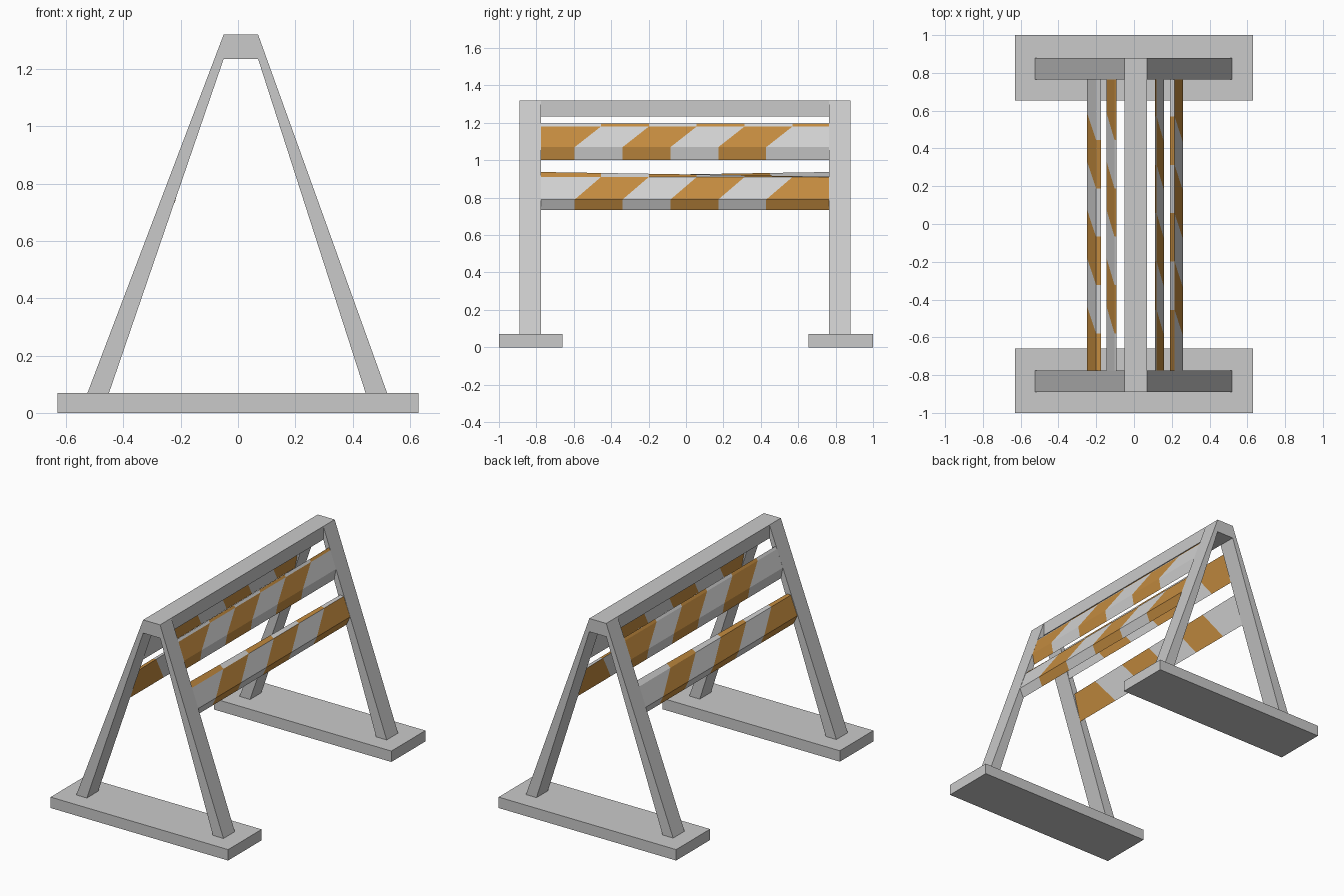
import bpy
import bmesh

cube = bpy.data.objects.get("Cube")
if cube:
    bpy.data.objects.remove(cube, do_unlink=True)


def material(name, rgb):
    mat = bpy.data.materials.new(name)
    mat.use_nodes = True
    color = (*rgb, 1)
    mat.diffuse_color = color
    mat.node_tree.nodes["Principled BSDF"].inputs["Base Color"].default_value = color
    return mat


frame_grey = material("frame grey", (0.59, 0.59, 0.59))
stripe_grey = material("stripe light grey", (0.64, 0.64, 0.64))
stripe_orange = material("stripe orange", (0.55, 0.26, 0.05))


def finish(name, bm, mats):
    bmesh.ops.recalc_face_normals(bm, faces=bm.faces)
    mesh = bpy.data.meshes.new(name)
    bm.to_mesh(mesh)
    bm.free()
    for mat in mats:
        mesh.materials.append(mat)
    obj = bpy.data.objects.new(name, mesh)
    bpy.context.collection.objects.link(obj)
    return obj


def extrude_profile(name, profile, y0, y1):
    """Extrude an x-z outline from y0 to y1."""
    bm = bmesh.new()
    face = bm.faces.new([bm.verts.new((x, y0, z)) for x, z in profile])
    geom = bmesh.ops.extrude_face_region(bm, geom=[face])["geom"]
    moved = [v for v in geom if isinstance(v, bmesh.types.BMVert)]
    bmesh.ops.translate(bm, verts=moved, vec=(0, y1 - y0, 0))
    return finish(name, bm, [frame_grey])


def rectangle(x0, x1, z0, z1):
    return [(x0, z0), (x1, z0), (x1, z1), (x0, z1)]


FOOT_TOP, BEAM_LOW, TOP = 0.07, 1.235, 1.32
BEAM_L, BEAM_R = -0.05, 0.07
Y_FRONT, Y_BACK = -0.775, 0.765

# Feet and A-shaped end frames
a_shape = [(-0.525, FOOT_TOP), (BEAM_L, TOP), (BEAM_R, TOP), (0.52, FOOT_TOP),
           (0.445, FOOT_TOP), (BEAM_R, BEAM_LOW), (BEAM_L, BEAM_LOW), (-0.45, FOOT_TOP)]
foot = rectangle(-0.63, 0.63, 0, FOOT_TOP)
extrude_profile("front_foot", foot, -1, -0.66)
extrude_profile("back_foot", foot, 0.655, 1)
extrude_profile("front_frame", a_shape, -0.89, Y_FRONT)
extrude_profile("back_frame", a_shape, Y_BACK, 0.88)

# Ridge beam
extrude_profile("top_beam", rectangle(BEAM_L, BEAM_R, BEAM_LOW, TOP), Y_FRONT, Y_BACK)


def plank(name, section, side, first_orange, drop):
    """Striped board; section runs inner top, outer top, outer bottom, inner bottom."""
    bm = bmesh.new()
    slant = 0.14
    cuts = [-0.595 + 0.256 * i for i in range(5)]
    rings = []
    for i in range(7):
        ring = []
        for k, (x, z) in enumerate(section):
            if i == 0:
                y = Y_FRONT
            elif i == 6:
                y = Y_BACK
            else:
                y = cuts[i - 1] + (slant if k < 2 else 0)
            if k == 0:
                z -= drop * (y - Y_FRONT) / (Y_BACK - Y_FRONT)
            if side < 0:
                # opposite board is turned half round about the ridge
                x, y = 0.01 - (x - 0.01) * 1.03, Y_FRONT + Y_BACK - y
            ring.append(bm.verts.new((x, y, z)))
        rings.append(ring)
    for i in range(6):
        orange = (i % 2 == 0) == first_orange
        for k in range(4):
            n = (k + 1) % 4
            face = bm.faces.new((rings[i][k], rings[i][n], rings[i + 1][n], rings[i + 1][k]))
            flipped = k == 0 and side > 0
            face.material_index = int(orange != flipped)
    for ring, orange in ((rings[0], first_orange), (rings[-1], not first_orange)):
        bm.faces.new(ring).material_index = int(orange)
    return finish(name, bm, [stripe_grey, stripe_orange])


# Striped boards between the legs
upper = [(0.11, 1.195), (0.12, 1.18), (0.16, 1.07), (0.147, 1.0)]
lower = [(0.19, 0.937), (0.215, 0.91), (0.26, 0.79), (0.234, 0.733)]
for label, side in (("left", 1), ("right", -1)):
    plank(label + "_upper_board", upper, side, True, 0)
    plank(label + "_lower_board", lower, side, False, 0.025)
